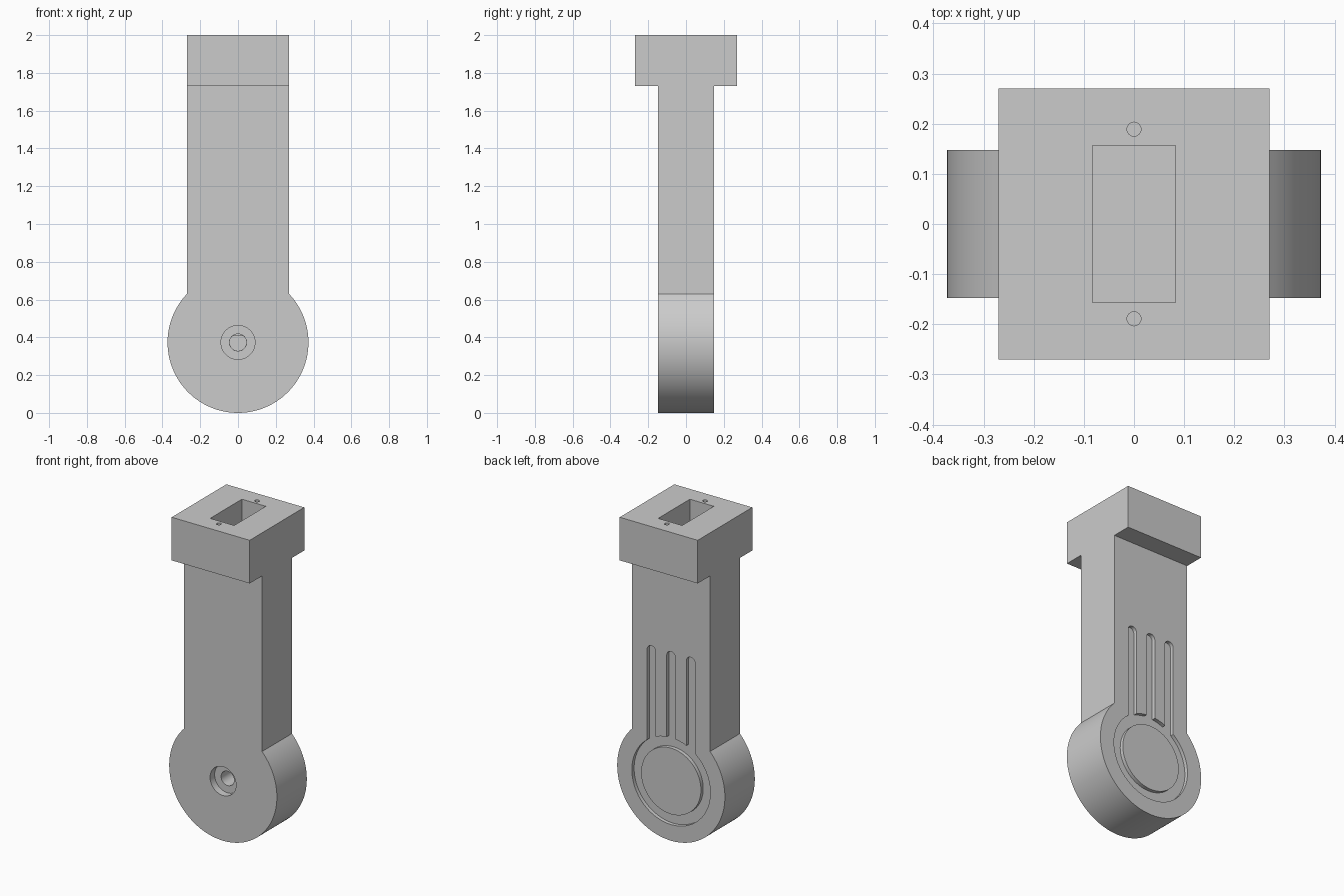
import bpy, bmesh, math

if "Cube" in bpy.data.objects:
    bpy.data.objects.remove(bpy.data.objects["Cube"], do_unlink=True)

grey = bpy.data.materials.new("plain_grey")
grey.use_nodes = True
grey.diffuse_color = (0.6, 0.6, 0.6, 1)
grey.node_tree.nodes["Principled BSDF"].inputs["Base Color"].default_value = (0.6, 0.6, 0.6, 1)

HALF_W, HALF_D, TOP = 0.27, 0.148, 2.0
R = 0.373          # round foot radius, also the height of its centre
GROOVE_Y = 0.125   # floor of the decoration on the back


def arc(cx, cz, r, start, end, n):
    """Points on an arc in the x-z plane, angles in degrees."""
    angles = [math.radians(start + (end - start) * i / n) for i in range(n + 1)]
    return [(cx + r * math.cos(a), cz + r * math.sin(a)) for a in angles]


def circle(r, n=64):
    return arc(0, R, r, 0, 360, n)[:-1]


def prism(name, outline, start, end, axis="Y"):
    """Extrude an outline along Y (outline is x-z) or Z (outline is x-y)."""
    bm = bmesh.new()
    place = (lambda p, d: (p[0], d, p[1])) if axis == "Y" else (lambda p, d: (p[0], p[1], d))
    face = bm.faces.new([bm.verts.new(place(p, start)) for p in outline])
    side = bmesh.ops.extrude_face_region(bm, geom=[face])["geom"]
    shift = (0, end - start, 0) if axis == "Y" else (0, 0, end - start)
    bmesh.ops.translate(bm, vec=shift, verts=[g for g in side if isinstance(g, bmesh.types.BMVert)])
    bmesh.ops.recalc_face_normals(bm, faces=bm.faces)
    mesh = bpy.data.meshes.new(name)
    bm.to_mesh(mesh)
    bm.free()
    mesh.materials.append(grey)
    obj = bpy.data.objects.new(name, mesh)
    bpy.context.collection.objects.link(obj)
    return obj


def rect(hx, hy):
    return [(-hx, -hy), (hx, -hy), (hx, hy), (-hx, hy)]


def combine(target, tool, operation):
    """Apply a boolean and throw the tool away."""
    bpy.ops.object.select_all(action="DESELECT")
    bpy.context.view_layer.objects.active = target
    target.select_set(True)
    mod = target.modifiers.new("shape", "BOOLEAN")
    mod.operation, mod.solver, mod.object = operation, "EXACT", tool
    bpy.ops.object.modifier_apply(modifier=mod.name)
    bpy.data.objects.remove(tool, do_unlink=True)


def merge_flats(obj):
    bm = bmesh.new()
    bm.from_mesh(obj.data)
    bmesh.ops.remove_doubles(bm, verts=bm.verts, dist=1e-5)
    bmesh.ops.dissolve_limit(bm, angle_limit=0.01, verts=bm.verts, edges=bm.edges)
    bm.to_mesh(obj.data)
    bm.free()


# Arm with round foot, and the square mounting head on top
join = math.degrees(math.acos(HALF_W / R))
outline = [(-HALF_W, TOP), (HALF_W, TOP)] + arc(0, R, R, join, -180 - join, 96)
arm = prism("leg_arm", outline, -HALF_D, HALF_D)
combine(arm, prism("head", rect(HALF_W, HALF_W), 1.73, TOP, "Z"), "UNION")
merge_flats(arm)

# Pocket and two screw holes in the head
combine(arm, prism("pocket", rect(0.083, 0.157), 1.8, 2.1, "Z"), "DIFFERENCE")
for y in (-0.189, 0.189):
    hole = [(x, y + z - R) for x, z in circle(0.014, 24)]
    combine(arm, prism("screw_hole", hole, 1.88, 2.1, "Z"), "DIFFERENCE")

# Stepped shaft hole in the front, ending in a D shape
combine(arm, prism("counterbore", circle(0.09), -0.3, -0.103), "DIFFERENCE")
combine(arm, prism("shaft_hole", circle(0.045, 40), -0.2, -0.03), "DIFFERENCE")
d_shape = arc(0, R, 0.0445, 50, -230, 32)
combine(arm, prism("shaft_flat", d_shape, -0.05, 0.05), "DIFFERENCE")

# Ring groove with three round-ended slots on the back
groove = prism("groove", circle(0.272), GROOVE_Y, 0.2)
for x in (-0.136, 0, 0.136):
    slot = [(x - 0.03, 0.5), (x + 0.03, 0.5)] + arc(x, 1.155, 0.03, 0, 180, 16)
    combine(groove, prism("slot", slot, GROOVE_Y, 0.2), "UNION")
merge_flats(groove)
combine(groove, prism("ring_core", circle(0.207), 0.08, 0.25), "DIFFERENCE")
combine(arm, groove, "DIFFERENCE")

bpy.context.view_layer.objects.active = arm
arm.select_set(True)
bpy.ops.object.shade_smooth_by_angle(angle=math.radians(30))
